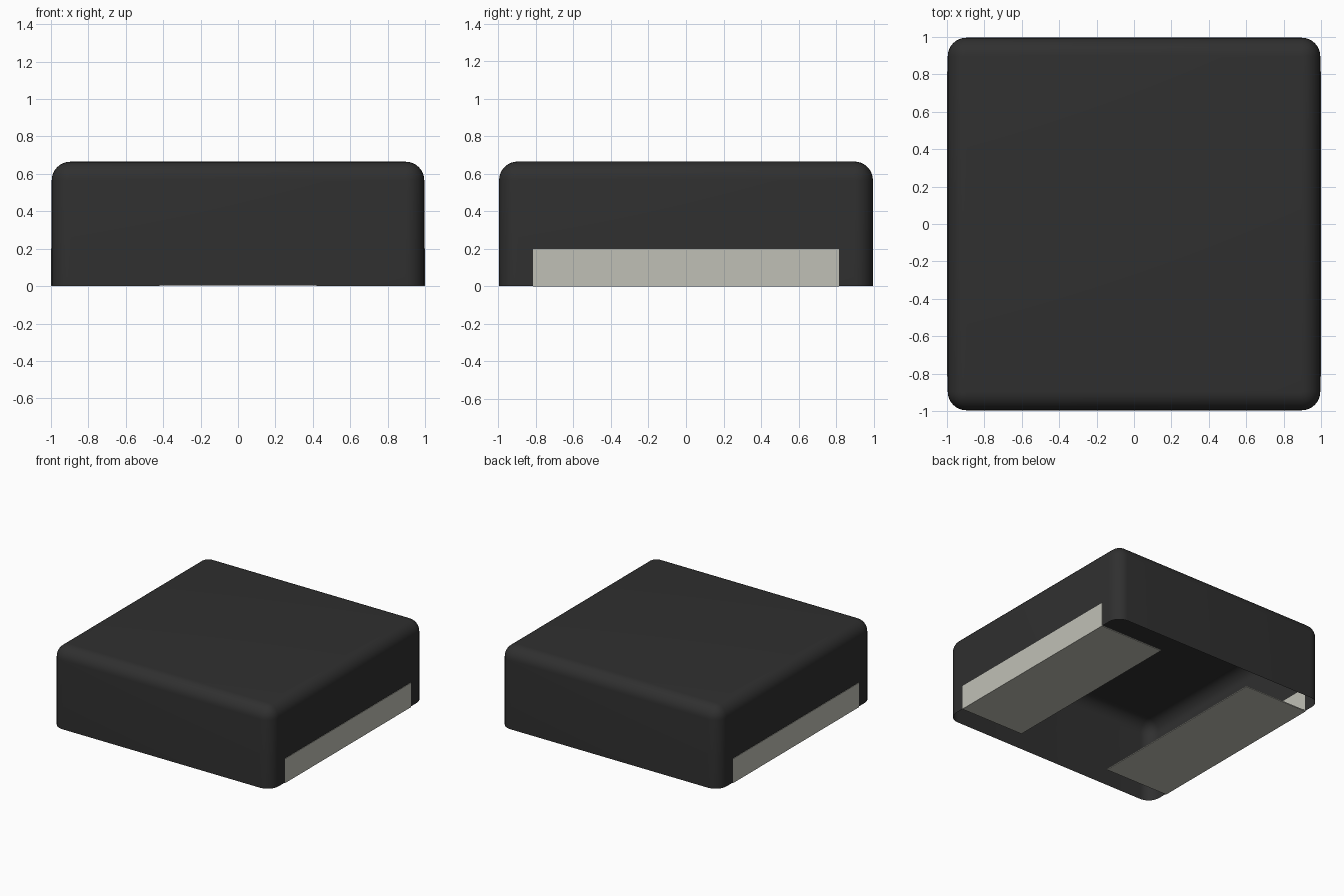
import bpy, bmesh

cube = bpy.data.objects.get("Cube")
if cube:
    bpy.data.objects.remove(cube, do_unlink=True)


def material(name, rgb):
    m = bpy.data.materials.new(name)
    m.use_nodes = True
    m.diffuse_color = (*rgb, 1)
    m.node_tree.nodes["Principled BSDF"].inputs["Base Color"].default_value = (*rgb, 1)
    return m


def finish(name, bm, mat):
    mesh = bpy.data.meshes.new(name)
    bm.to_mesh(mesh)
    bm.free()
    mesh.materials.append(mat)
    obj = bpy.data.objects.new(name, mesh)
    bpy.context.collection.objects.link(obj)
    return obj


black = material("matte black", (0.029, 0.029, 0.029))
metal = material("pale grey metal", (0.53, 0.53, 0.47))

# Hollow cap: rounded box, open underneath
HALF, BASE, TOP, RADIUS = 0.996, 0.003, 0.665, 0.1
bm = bmesh.new()
bmesh.ops.create_cube(bm, size=1)
for v in bm.verts:
    v.co = (v.co.x * 2 * HALF, v.co.y * 2 * HALF, TOP if v.co.z > 0 else BASE)
edges = [e for e in bm.edges if any(v.co.z > 0.5 for v in e.verts)]
bmesh.ops.bevel(bm, geom=edges, offset=RADIUS, offset_type='OFFSET',
                segments=8, profile=0.5, affect='EDGES')
floor = [f for f in bm.faces if f.normal.z < -0.9]
bmesh.ops.delete(bm, geom=floor, context='FACES_ONLY')
cap = finish("cap", bm, black)
bpy.ops.object.select_all(action='DESELECT')
cap.select_set(True)
bpy.context.view_layer.objects.active = cap
bpy.ops.object.shade_smooth_by_angle()


# Bent sheet contact: L profile swept along y, wrapping the lower side and underside
def contact(name, side):
    t, half_len = 0.008, 0.816
    profile = [(1, 0), (1, 0.2), (1 - t, 0.2), (1 - t, t), (0.42, t), (0.42, 0)]
    bm = bmesh.new()
    face = bm.faces.new([bm.verts.new((side * x, -half_len, z)) for x, z in profile])
    swept = bmesh.ops.extrude_face_region(bm, geom=[face])["geom"]
    bmesh.ops.translate(bm, vec=(0, 2 * half_len, 0),
                        verts=[g for g in swept if isinstance(g, bmesh.types.BMVert)])
    bmesh.ops.recalc_face_normals(bm, faces=bm.faces)
    finish(name, bm, metal)


contact("left_contact", 1)
contact("right_contact", -1)
